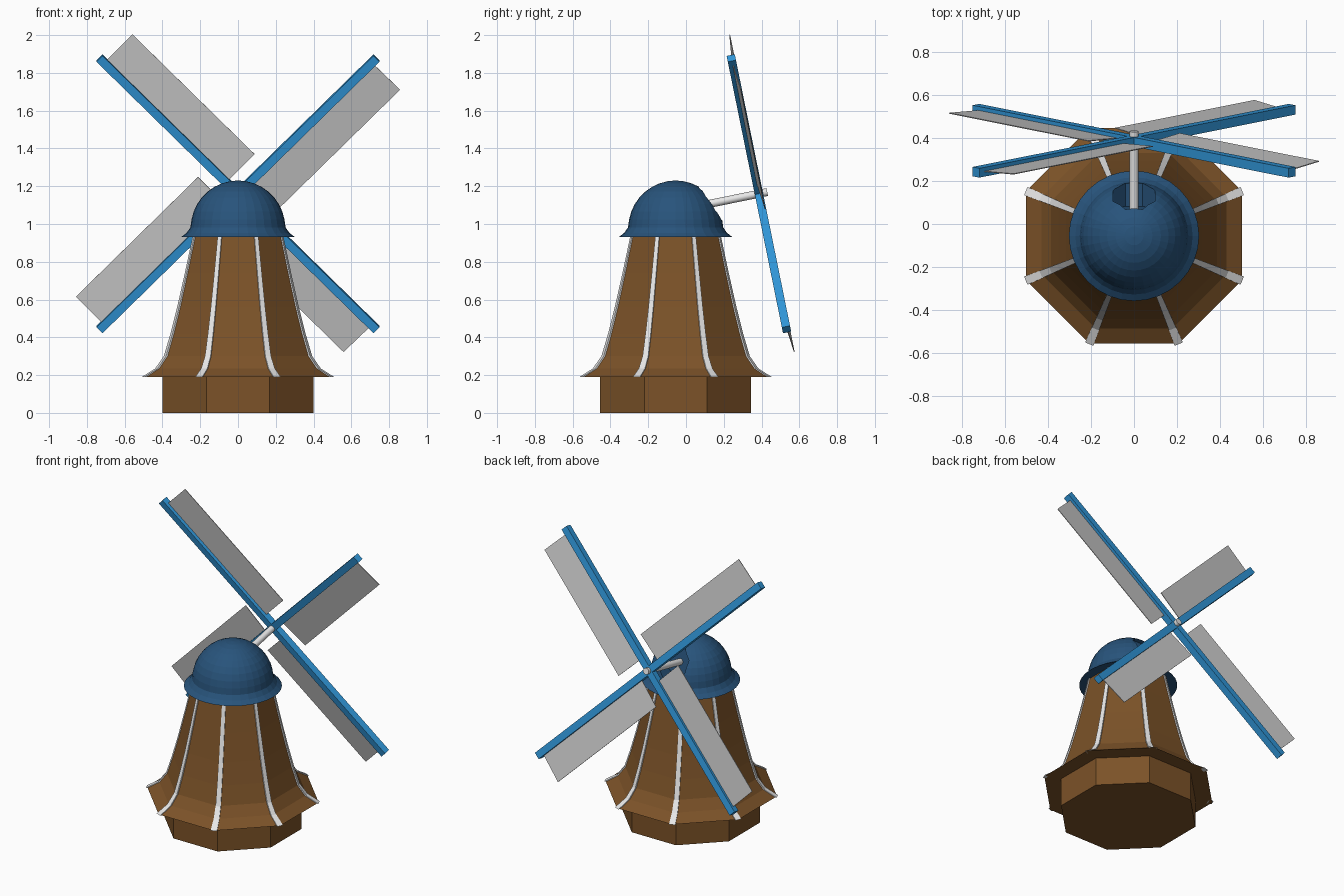
import bpy, bmesh, math
from mathutils import Matrix, Vector

if "Cube" in bpy.data.objects:
    bpy.data.objects.remove(bpy.data.objects["Cube"])

CY = -0.055                      # tower axis
OCT = math.pi / 8


def material(name, rgb):
    m = bpy.data.materials.new(name)
    m.diffuse_color = (*rgb, 1)
    m.use_nodes = True
    m.node_tree.nodes["Principled BSDF"].inputs["Base Color"].default_value = m.diffuse_color
    return m


BROWN = material("brown wood", (0.20, 0.085, 0.021))
NAVY = material("dark blue", (0.021, 0.088, 0.20))
BLUE = material("bright blue", (0.03, 0.31, 0.70))
WHITE = material("white trim", (0.80, 0.80, 0.80))
GREY = material("sail grey", (0.60, 0.60, 0.60))


def make(name, bm, mat, matrix=None):
    if matrix:
        bm.transform(matrix)
    bmesh.ops.recalc_face_normals(bm, faces=bm.faces)
    me = bpy.data.meshes.new(name)
    bm.to_mesh(me)
    bm.free()
    ob = bpy.data.objects.new(name, me)
    me.materials.append(mat)
    bpy.context.collection.objects.link(ob)
    return ob


def loft(rings):
    """Closed solid through a list of equal-length point rings."""
    bm = bmesh.new()
    vs = [[bm.verts.new(p) for p in r] for r in rings]
    n = len(vs[0])
    for a, b in zip(vs, vs[1:]):
        for i in range(n):
            j = (i + 1) % n
            bm.faces.new((a[i], a[j], b[j], b[i]))
    bm.faces.new(vs[0][::-1])
    bm.faces.new(vs[-1])
    return bm


def lathe(profile, n, phase=0.0):
    return loft([[(r * math.cos(phase + math.tau * i / n),
                   CY + r * math.sin(phase + math.tau * i / n), z)
                  for i in range(n)] for r, z in profile])


def box(size, center):
    bm = bmesh.new()
    bmesh.ops.create_cube(bm, size=1)
    bm.transform(Matrix.Translation(center) @ Matrix.Diagonal((*size, 1)))
    return bm


def rod(radius, y0, y1, n):
    """Cylinder along local y."""
    return loft([[(radius * math.cos(OCT + math.tau * i / n), y,
                   radius * math.sin(OCT + math.tau * i / n))
                  for i in range(n)] for y in (y0, y1)])


# octagonal tower: plinth and flared body (profile is half-width across flats)
k = 1 / math.cos(OCT)
body = [(.50, .19), (.43, .235), (.385, .30), (.35, .42),
        (.315, .56), (.275, .74), (.235, .93)]
body = [(r * k, z) for r, z in body]
make("plinth", lathe([(.40 * k, 0), (.40 * k, .195)], 8, OCT), BROWN)
make("tower_body", lathe(body, 8, OCT), BROWN)

# white trim along the eight corners
for i in range(8):
    a = OCT + i * math.tau / 8
    d = Vector((math.cos(a), math.sin(a), 0))
    t = Vector((-d.y, d.x, 0))
    rings = []
    for r, z in body:
        w = .011 + .009 * (r - .25) / .29
        c = Vector((0, CY, z))
        rings.append([c + d * (r + o) + t * s for o, s in
                      ((-.03, -w), (.002, -w), (.002, w), (-.03, w))])
    make(f"corner_trim_{i + 1}", loft(rings), WHITE)

# rotor frame: tilted back
ROTOR = Matrix.Translation((0, .386, 1.16)) @ Matrix.Rotation(math.radians(11.5), 4, 'X')

# domed cap with brim and an octagonal pocket for the shaft
prof = [(.302, .93), (.272, .953), (.252, .982)]
prof += [(.25 * math.cos(math.radians(q)), .98 + .25 * math.sin(math.radians(q)))
         for q in range(10, 90, 10)] + [(.006, 1.23)]
cap = make("dome_cap", lathe(prof, 32), NAVY)
cutter = make("shaft_pocket_cutter", rod(.105, -.33, .05, 8), NAVY, ROTOR)
cutter.hide_render = True
mod = cap.modifiers.new("pocket", 'BOOLEAN')
mod.operation = 'DIFFERENCE'
mod.solver = 'EXACT'
mod.object = cutter
bpy.context.view_layer.objects.active = cap
bpy.ops.object.modifier_apply(modifier=mod.name)
bpy.data.objects.remove(cutter)

# shaft
shaft = make("shaft", rod(.021, -.36, .045, 16), WHITE, ROTOR)
bpy.context.view_layer.objects.active = shaft
shaft.select_set(True)
bpy.ops.object.shade_smooth_by_angle()

# two crossed spars
for i, deg in enumerate((45, -45)):
    make(f"spar_{i + 1}", box((2.074, .044, .045), (0, 0, 0)), BLUE,
         ROTOR @ Matrix.Rotation(math.radians(deg), 4, 'Y'))

# four slightly pitched sails
pitch = Matrix.Rotation(math.radians(-4.5), 4, 'X')
for i in range(4):
    spin = Matrix.Rotation(math.radians(45 + 90 * i), 4, 'Y')
    sail = box((.914, .004, .21), (.545, 0, -.107))
    sail.transform(Matrix.Rotation(math.radians(4.5), 4, 'X'))
    make(f"sail_{i + 1}", sail, GREY, ROTOR @ spin)
